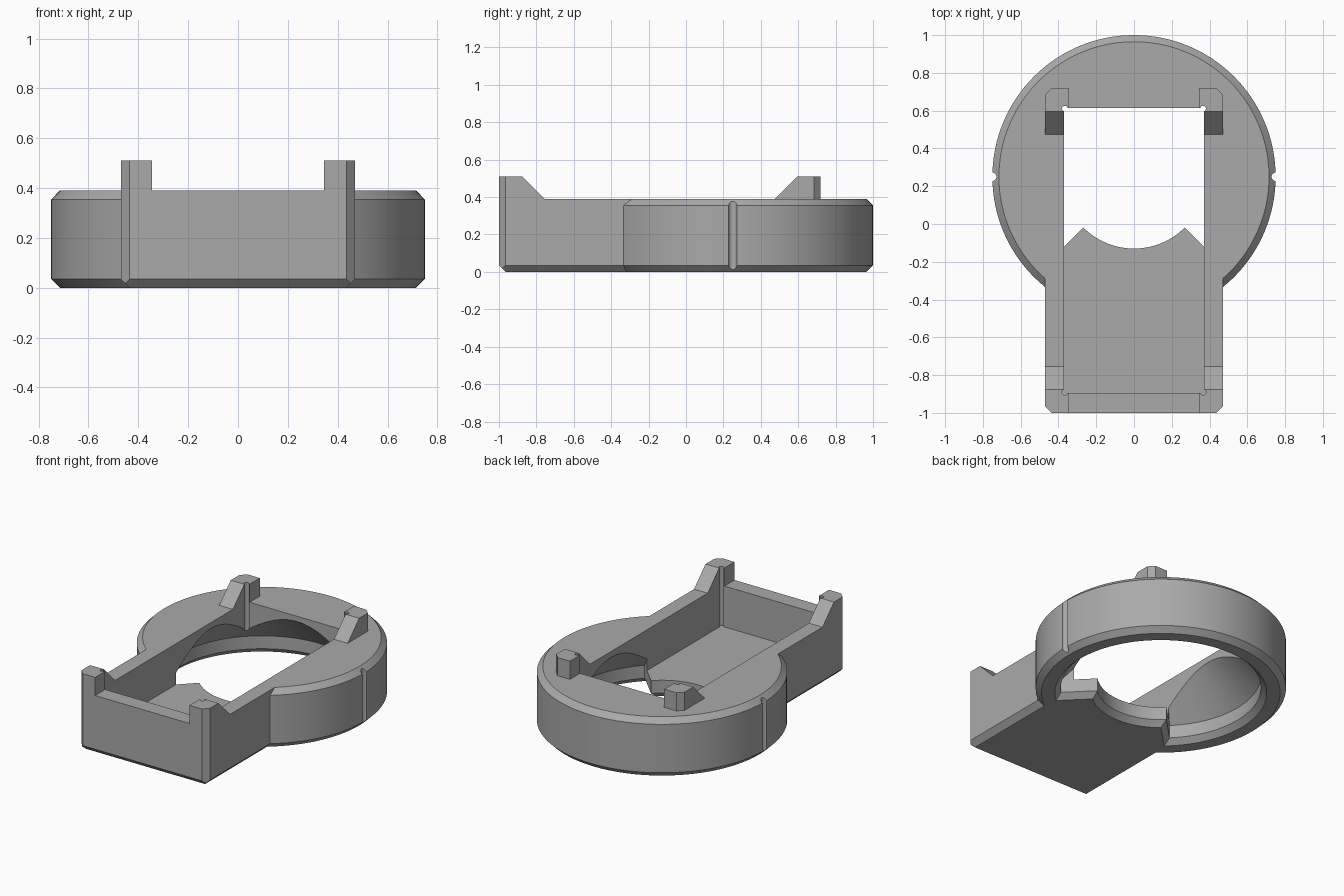
import bpy, bmesh, math
from mathutils import Vector

if "Cube" in bpy.data.objects:
    bpy.data.objects.remove(bpy.data.objects["Cube"], do_unlink=True)

TOP, POST_TOP, FLOOR = 0.39, 0.51, 0.12
CH = 0.035                      # chamfer size
CY = 0.25                       # ring centre
MID = -0.14                     # tray centre
HX, HY = 0.47, 0.86             # tray half size
PX, PY = 0.37, 0.755            # pocket half size
BORE, LIP = 0.60, 0.38          # bore radius and floor lip radius

grey = bpy.data.materials.new("plain grey")
grey.use_nodes = True
grey.diffuse_color = (0.4, 0.4, 0.4, 1)
grey.node_tree.nodes["Principled BSDF"].inputs["Base Color"].default_value = (0.4, 0.4, 0.4, 1)


def loft(name, loops):
    """Solid through equally long closed loops of 3D points."""
    bm = bmesh.new()
    rings = [[bm.verts.new(p) for p in loop] for loop in loops]
    n = len(rings[0])
    for a, b in zip(rings, rings[1:]):
        for i in range(n):
            j = (i + 1) % n
            bm.faces.new((a[i], a[j], b[j], b[i]))
    bm.faces.new(rings[0])
    bm.faces.new(rings[-1])
    bmesh.ops.recalc_face_normals(bm, faces=bm.faces)
    mesh = bpy.data.meshes.new(name)
    bm.to_mesh(mesh)
    bm.free()
    mesh.materials.append(grey)
    obj = bpy.data.objects.new(name, mesh)
    bpy.context.collection.objects.link(obj)
    return obj


def rect(hx, hy, z, cy=MID):
    return [(sx * hx, cy + sy * hy, z) for sx, sy in ((-1, -1), (1, -1), (1, 1), (-1, 1))]


def circle(r, z, x=0, y=CY, n=128):
    return [(x + r * math.cos(math.tau * i / n), y + r * math.sin(math.tau * i / n), z) for i in range(n)]


def extrude_x(name, profile, x0, x1):
    return loft(name, [[(x, y, z) for y, z in profile] for x in (x0, x1)])


def combine(target, tool, operation):
    mod = target.modifiers.new("combine", "BOOLEAN")
    mod.operation, mod.solver, mod.object = operation, "EXACT", tool
    bpy.context.view_layer.objects.active = target
    bpy.ops.object.modifier_apply(modifier=mod.name)
    bpy.data.objects.remove(tool, do_unlink=True)


# Tray block with chamfered underside
holder = loft("ring_holder", [rect(HX - CH, HY - CH, 0), rect(HX, HY, CH), rect(HX, HY, TOP)])

# Corner posts, each with a block and a sloped brace
for sx in (-1, 1):
    for sy in (-1, 1):
        def y_at(d):
            return MID + sy * d
        block = [(y_at(HY), 0.2), (y_at(HY), POST_TOP), (y_at(PY), POST_TOP), (y_at(PY), 0.2)]
        brace = [(y_at(HY), 0.2), (y_at(HY), POST_TOP), (y_at(0.735), POST_TOP),
                 (y_at(0.735 - POST_TOP + TOP), TOP), (y_at(0.6), 0.2)]
        combine(holder, extrude_x("post_block", block, sx * 0.345, sx * HX), "UNION")
        combine(holder, extrude_x("post_brace", brace, sx * PX, sx * HX), "UNION")

# Chamfered outer corners
bm = bmesh.new()
bm.from_mesh(holder.data)
for sx in (-1, 1):
    for sy in (-1, 1):
        bmesh.ops.bisect_plane(bm, geom=bm.verts[:] + bm.edges[:] + bm.faces[:],
                               plane_co=Vector((sx * HX, MID + sy * (HY - CH), 0)),
                               plane_no=Vector((sx, sy, 0)), clear_outer=True)
        bmesh.ops.holes_fill(bm, edges=[e for e in bm.edges if e.is_boundary], sides=0)
bmesh.ops.recalc_face_normals(bm, faces=bm.faces)
bm.to_mesh(holder.data)
bm.free()

# Round ring body
R = 0.75
ring = loft("ring", [circle(R - CH, 0), circle(R, CH), circle(R, TOP - CH), circle(R - CH, TOP)])
combine(holder, ring, "UNION")

# Open pocket with small corner reliefs
combine(holder, loft("pocket", [rect(PX, PY, FLOOR), rect(PX, PY, 0.7)]), "DIFFERENCE")
for sx in (-1, 1):
    for sy in (-1, 1):
        x, y = sx * (PX - 0.004), MID + sy * (PY - 0.004)
        relief = loft("relief", [circle(0.015, z, x, y, 16) for z in (FLOOR, 0.7)])
        combine(holder, relief, "DIFFERENCE")


def bore_loop(big, small, d, z):
    """Three-quarter circle joined to a smaller front arc, widened by d."""
    pts = []
    for r, start, end, n in ((big + d, -45, 225, 96), (small + d, 225, 315, 32)):
        shift = math.asin(d / r) * (1 if r == big + d else -1)
        a0, a1 = math.radians(start) - shift, math.radians(end) + shift
        for i in range(n + 1):
            a = a0 + (a1 - a0) * i / n
            pts.append((r * math.cos(a), CY + r * math.sin(a), z))
    return pts


# Stepped bore with conical roof
rise = 0.235
bore = loft("bore", [bore_loop(BORE, LIP, CH + 0.01, -0.01), bore_loop(BORE, LIP, 0, CH),
                     bore_loop(BORE, LIP, 0, FLOOR),
                     bore_loop(BORE - rise, BORE - rise - 0.005, 0, FLOOR + rise)])
combine(holder, bore, "DIFFERENCE")

# Side index grooves
for sx in (-1, 1):
    groove = loft("groove", [circle(0.022, z, sx * R, CY, 24) for z in (-0.1, 0.6)])
    combine(holder, groove, "DIFFERENCE")

bpy.ops.object.select_all(action="DESELECT")
holder.select_set(True)
bpy.context.view_layer.objects.active = holder
bpy.ops.object.shade_smooth_by_angle(angle=math.radians(25))
